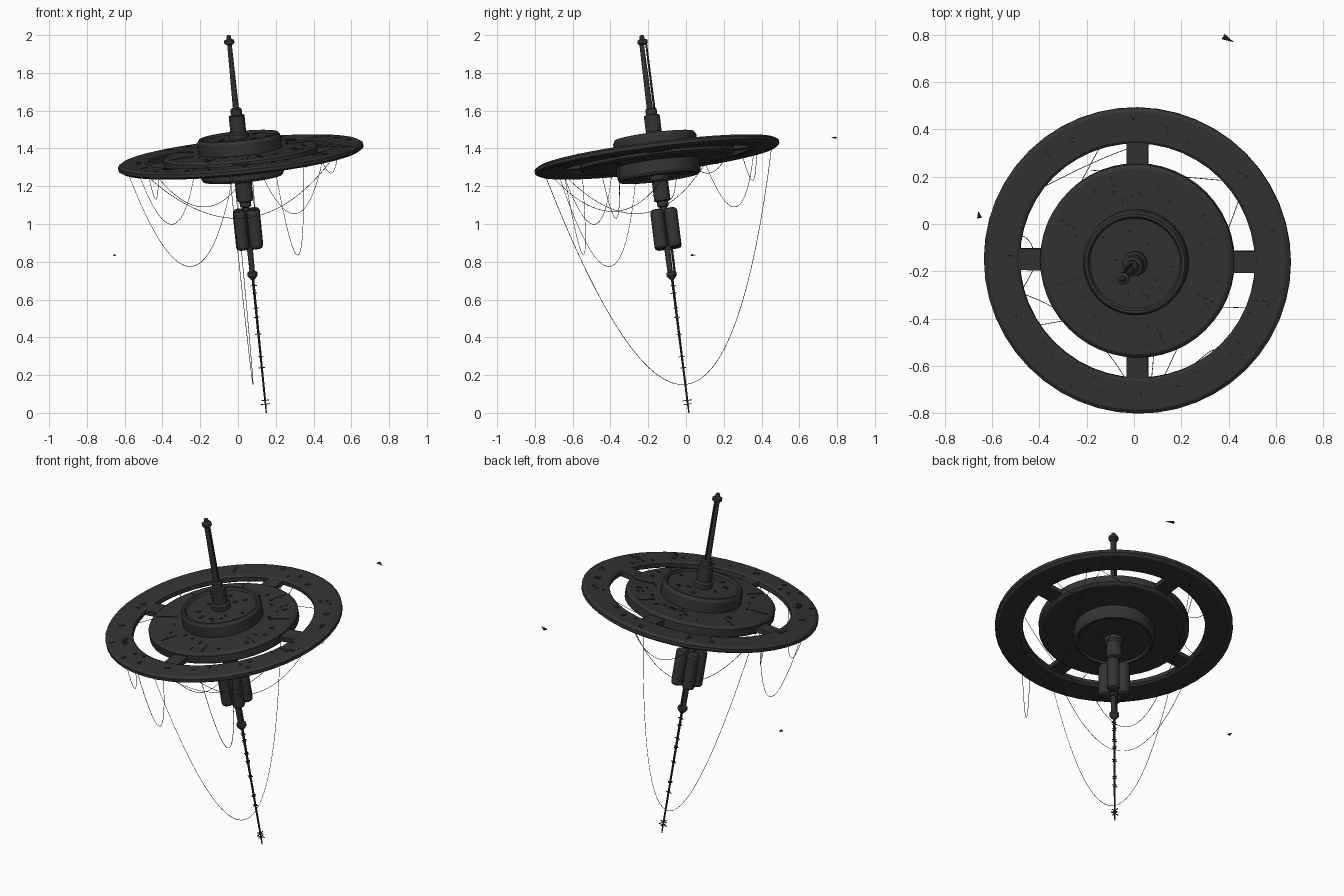
import bpy, bmesh, math, random
from mathutils import Vector, Matrix

if "Cube" in bpy.data.objects:
    bpy.data.objects.remove(bpy.data.objects["Cube"])

random.seed(4)
hull = bpy.data.materials.new("dark_hull_grey")
hull.diffuse_color = (0.034, 0.034, 0.034, 1)
hull.use_nodes = True
hull.node_tree.nodes["Principled BSDF"].inputs["Base Color"].default_value = hull.diffuse_color

# Tilted station frame: local z runs along the mast, origin at the ring centre
W = Vector((-0.2, -0.25, 2.0)).normalized()
U = (Vector((1, 0, 0)) - W * W.x).normalized()
V = W.cross(U)
FRAME = Matrix((U, V, W)).transposed().to_4x4()
FRAME.translation = Vector((0.0145, -0.154, 1.355))


def finish(name, bm, frame=FRAME):
    bmesh.ops.recalc_face_normals(bm, faces=bm.faces)
    me = bpy.data.meshes.new(name)
    bm.to_mesh(me)
    bm.free()
    me.materials.append(hull)
    ob = bpy.data.objects.new(name, me)
    ob.matrix_world = frame
    bpy.context.collection.objects.link(ob)
    return ob


def lathe(bm, profile, n=48, at=(0, 0), closed=False):
    """Spin (radius, height) points; closed joins the last point to the first."""
    rings = []
    for r, z in profile:
        rings.append([bm.verts.new((at[0] + r * math.cos(2 * math.pi * i / n),
                                    at[1] + r * math.sin(2 * math.pi * i / n), z))
                      for i in range(n)])
    pairs = list(zip(rings, rings[1:]))
    if closed:
        pairs.append((rings[-1], rings[0]))
    else:
        bm.faces.new(rings[0])
        bm.faces.new(rings[-1])
    for a, b in pairs:
        for i in range(n):
            j = (i + 1) % n
            bm.faces.new((a[i], a[j], b[j], b[i]))


def box(bm, size, loc, angle=0.0):
    """Box at loc, then turned about the mast."""
    m = Matrix.Rotation(angle, 4, 'Z') @ Matrix.Translation(loc) @ Matrix.Diagonal((*size, 1))
    bmesh.ops.create_cube(bm, size=1, matrix=m)


# Outer ring
bm = bmesh.new()
lathe(bm, [(0.5, -0.012), (0.512, -0.02), (0.635, -0.02), (0.652, -0.009), (0.652, 0.009),
           (0.635, 0.02), (0.512, 0.02), (0.5, 0.012)], closed=True)
finish("outer_ring", bm)

# Spokes
bm = bmesh.new()
for k in range(4):
    box(bm, (0.13, 0.092, 0.028), (0.455, 0, 0), k * math.pi / 2)
finish("ring_spokes", bm)

# Inner disc with a stepped rim
bm = bmesh.new()
half = [(0.395, 0.034), (0.402, 0.03), (0.412, 0.022)]
lathe(bm, [(r, -z) for r, z in half] + [(r, z) for r, z in reversed(half)])
finish("inner_disc", bm)

# Hub drums above and below, with a raised rim round a recessed cap
for name, s in (("upper_drum", 1), ("lower_drum", -1)):
    bm = bmesh.new()
    lathe(bm, [(r, z * s) for r, z in ((0.222, 0.03), (0.222, 0.095), (0.212, 0.112),
                                      (0.2, 0.112), (0.192, 0.1), (0.05, 0.1))])
    finish(name, bm)

# Collars and necks where the masts leave the hub
bm = bmesh.new()
lathe(bm, [(0.052, 0.095), (0.052, 0.125), (0.042, 0.135), (0.042, 0.222), (0.03, 0.226),
           (0.03, 0.255), (0.022, 0.262)], 20)
finish("upper_collar", bm)
bm = bmesh.new()
lathe(bm, [(0.052, -0.095), (0.052, -0.125), (0.043, -0.135), (0.043, -0.235), (0.03, -0.24),
           (0.03, -0.265), (0.02, -0.27), (0.02, -0.5)], 20)
finish("lower_collar", bm)

# Twin-tube masts with end fittings
bm = bmesh.new()
lathe(bm, [(0.016, 0.25), (0.012, 0.63)], 12, (0, -0.006))
lathe(bm, [(0.006, 0.25), (0.005, 0.63)], 8, (0, 0.018))
lathe(bm, [(0.014, 0.6), (0.027, 0.608), (0.027, 0.625), (0.013, 0.632), (0.012, 0.648),
           (0.005, 0.653)], 12)
finish("upper_mast", bm)
bm = bmesh.new()
lathe(bm, [(0.014, -0.64), (0.016, -0.47)], 12, (0, -0.006))
lathe(bm, [(0.006, -0.64), (0.006, -0.47)], 8, (0, 0.018))
lathe(bm, [(0.008, -0.66), (0.018, -0.648), (0.027, -0.636), (0.027, -0.62), (0.014, -0.61)], 12)
finish("lower_mast", bm)

# Four storage tanks
bm = bmesh.new()
for k in range(4):
    a = math.pi / 4 + k * math.pi / 2
    lathe(bm, [(0.018, -0.492), (0.03, -0.487), (0.035, -0.475), (0.035, -0.297),
               (0.03, -0.285), (0.018, -0.28)], 16, (0.052 * math.cos(a), 0.052 * math.sin(a)))
finish("storage_tanks", bm)

# Long antenna with cross bars
bm = bmesh.new()
lathe(bm, [(0.003, -1.372), (0.005, -1.3), (0.007, -0.65)], 8)
for i, z in enumerate((-0.69, -0.73, -0.81, -0.86, -0.95, -1.07, -1.13, -1.305, -1.325)):
    w = 0.05 if z < -1.3 else 0.034
    box(bm, (w, 0.004, 0.004), (0, 0, z), i * math.pi / 2)
    box(bm, (0.004, w * 0.8, 0.004), (0, 0, z), i * math.pi / 2)
finish("antenna", bm)

# Small surface plates and raised seams on disc, drum and ring
bm = bmesh.new()
for r0, r1, z, count in ((0.25, 0.37, 0.034, 50), (0.08, 0.18, 0.1, 24), (0.525, 0.62, 0.02, 60)):
    for _ in range(count):
        box(bm, (random.uniform(0.008, 0.03), random.uniform(0.006, 0.02), 0.008),
            (random.uniform(r0, r1), 0, z * random.choice((1, 1, -1))), random.uniform(0, 2 * math.pi))
for k in range(8):
    box(bm, (0.1, 0.003, 0.006), (0.335, 0, 0.034), k * math.pi / 4 + 0.3)
finish("surface_plates", bm)


# Slack cables hanging along the mast direction: ends (u, v) and sag
cables = [((-0.06, -0.6), (-0.05, 0.61), 1.2),
          ((-0.6, -0.12), (-0.04, -0.53), 0.5),
          ((0.18, -0.5), (0.33, -0.4), 0.48),
          ((-0.54, -0.25), (-0.25, -0.5), 0.26),
          ((-0.5, -0.3), (0.5, -0.2), 0.28),
          ((-0.5, 0.25), (0.1, 0.52), 0.28),
          ((-0.5, 0.1), (-0.44, -0.02), 0.17),
          ((0.4, 0.4), (0.52, 0.12), 0.15),
          ((0.1, -0.52), (0.45, 0.32), 0.3),
          ((-0.3, 0.45), (0.1, 0.53), 0.16),
          ((0.05, -0.58), (0.05, 0.1), 0.25),
          ((-0.5, -0.15), (-0.15, 0.5), 0.02),
          ((-0.2, 0.38), (0.4, 0.34), 0.02)]
cu = bpy.data.curves.new("hanging_cables", 'CURVE')
cu.dimensions = '3D'
cu.bevel_depth = 0.0014
cu.bevel_resolution = 0
cu.materials.append(hull)
for a, b, sag in cables:
    sp = cu.splines.new('POLY')
    sp.points.add(32)
    for i, p in enumerate(sp.points):
        t = i / 32
        p.co = (a[0] + (b[0] - a[0]) * t, a[1] + (b[1] - a[1]) * t,
                -0.015 - 4 * sag * t * (1 - t), 1)
ob = bpy.data.objects.new("hanging_cables", cu)
ob.matrix_world = FRAME
bpy.context.collection.objects.link(ob)


# Two small shuttles: wedge hull with a tail fin, nose along local x
def shuttle(name, loc, heading, length, width):
    bm = bmesh.new()
    h = length / 2
    pts = [(h, 0, 0), (-h, width / 2, -0.003), (-h, -width / 2, -0.003), (-h * 0.7, 0, 0.006)]
    v = [bm.verts.new(p) for p in pts]
    for f in ((0, 1, 2), (0, 1, 3), (0, 2, 3), (1, 2, 3)):
        bm.faces.new([v[i] for i in f])
    box(bm, (length * 0.3, width * 0.4, 0.007), (-h * 0.6, 0, 0))
    finish(name, bm, Matrix.Translation(loc) @ Matrix.Rotation(heading, 4, 'Z'))


shuttle("far_shuttle", (0.4, 0.781, 1.457), math.radians(-28), 0.052, 0.026)
shuttle("near_shuttle", (-0.656, 0.04, 0.835), math.radians(100), 0.03, 0.022)
